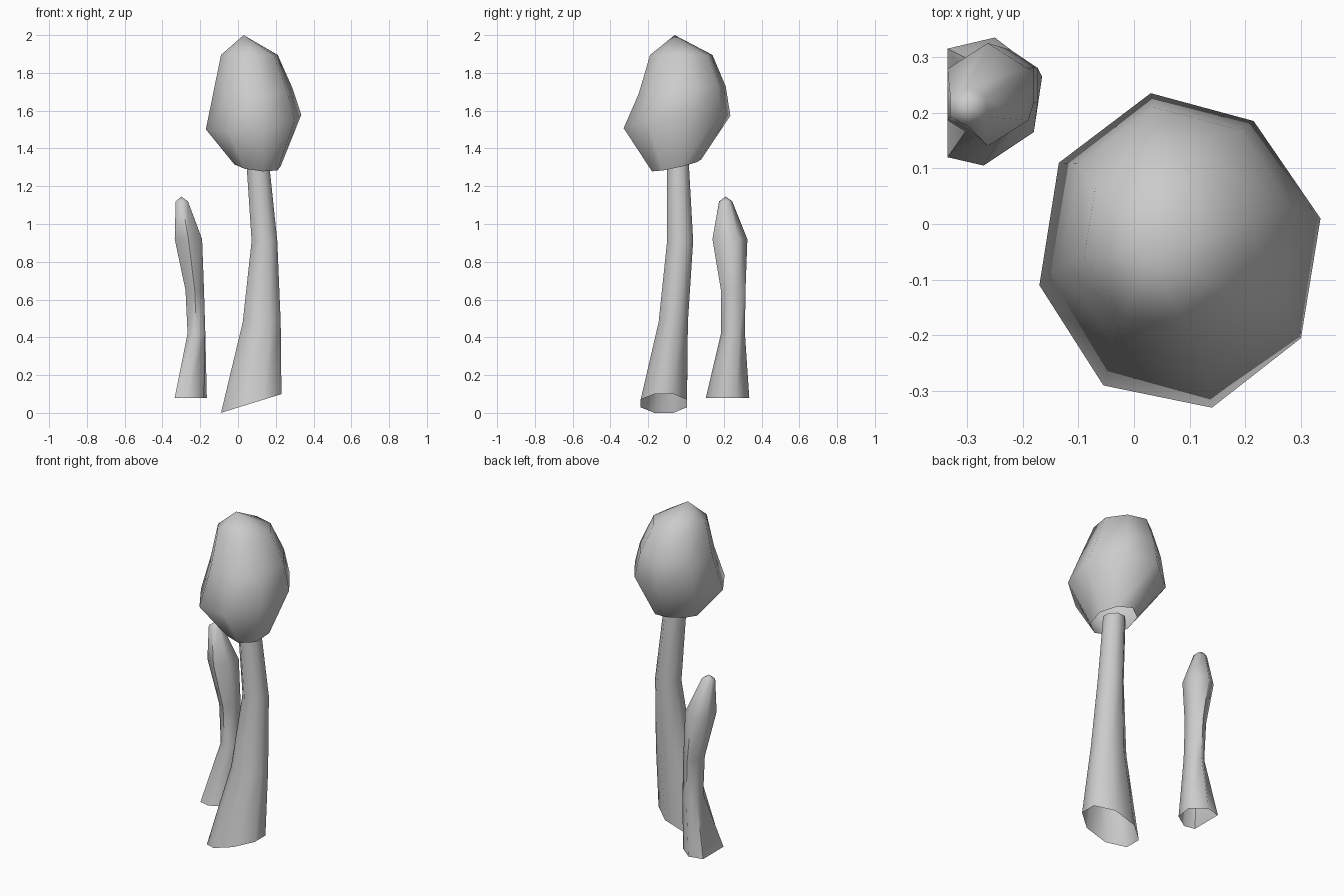
import bpy, bmesh, math
from math import cos, sin, pi

cube = bpy.data.objects.get("Cube")
if cube:
    bpy.data.objects.remove(cube, do_unlink=True)

grey = bpy.data.materials.new("pale grey")
grey.use_nodes = True
colour = (0.6, 0.6, 0.6, 1)
grey.diffuse_color = colour
grey.node_tree.nodes["Principled BSDF"].inputs["Base Color"].default_value = colour


def polygon(sides, phase):
    return [(cos(phase + 2 * pi * i / sides), sin(phase + 2 * pi * i / sides))
            for i in range(sides)]


def fit(outline, x0, x1, y0, y1, z, tilt_x=0, tilt_y=0):
    """Stretch an outline to a box at height z, with an optional slope."""
    xs, ys = zip(*outline)
    cx, cy = (x0 + x1) / 2, (y0 + y1) / 2
    ring = []
    for px, py in outline:
        x = x0 + (px - min(xs)) / (max(xs) - min(xs)) * (x1 - x0)
        y = y0 + (py - min(ys)) / (max(ys) - min(ys)) * (y1 - y0)
        ring.append((x, y, z + tilt_x * (x - cx) + tilt_y * (y - cy)))
    return ring


def loft(name, rings, apex=None, angle=60):
    """Skin the rings from bottom to top, leaving the bottom open."""
    bm = bmesh.new()
    loops = [[bm.verts.new(p) for p in ring] for ring in rings]
    n = len(loops[0])
    for low, high in zip(loops, loops[1:]):
        for i in range(n):
            j = (i + 1) % n
            bm.faces.new((low[i], low[j], high[j], high[i]))
    if apex:
        tip = bm.verts.new(apex)
        for i in range(n):
            bm.faces.new((loops[-1][i], loops[-1][(i + 1) % n], tip))
    mesh = bpy.data.meshes.new(name)
    bm.to_mesh(mesh)
    bm.free()
    mesh.materials.append(grey)
    obj = bpy.data.objects.new(name, mesh)
    bpy.context.collection.objects.link(obj)
    bpy.ops.object.select_all(action="DESELECT")
    obj.select_set(True)
    bpy.context.view_layer.objects.active = obj
    bpy.ops.object.shade_smooth_by_angle(angle=math.radians(angle))


# Large cap: faceted egg, open underneath
cap = [(.335, .01), (.215, .185), (.03, .235), (-.135, .11),
       (-.17, -.11), (-.055, -.29), (.14, -.33), (.3, -.205)]
loft("mushroom_cap", [
    fit(cap, -.02, .225, -.18, .08, 1.31, -.1, .22),
    fit(cap, -.17, .335, -.33, .235, 1.54, .12, .14),
    fit(cap, -.13, .288, -.25, .21, 1.71, .03, .09),
    fit(cap, -.09, .21, -.19, .14, 1.895),
], (.03, -.06, 2.0))

# Large stem: leaning tube with a slanted open foot
octagon = polygon(8, pi / 8)
loft("mushroom_stem", [
    fit(octagon, -.09, .23, -.24, .005, .05, .31),
    fit(octagon, .025, .226, -.145, .01, .48),
    fit(octagon, .072, .208, -.1, .038, .91),
    fit(octagon, .045, .165, -.1, .015, 1.32),
])

# Small mushroom: one tube swelling into a closed bud
hexagon = polygon(6, pi / 6)
foot = [(-.165, .265), (-.25, .335), (-.335, .315),
        (-.335, .12), (-.27, .105), (-.18, .165)]
loft("small_mushroom", [
    [(x, y, .08) for x, y in foot],
    fit(hexagon, -.267, -.173, .185, .312, .42),
    fit(hexagon, -.278, -.18, .185, .315, .65),
    fit(hexagon, -.335, -.19, .14, .325, .92),
    fit(hexagon, -.33, -.265, .175, .245, 1.12),
], (-.3, .21, 1.145))
